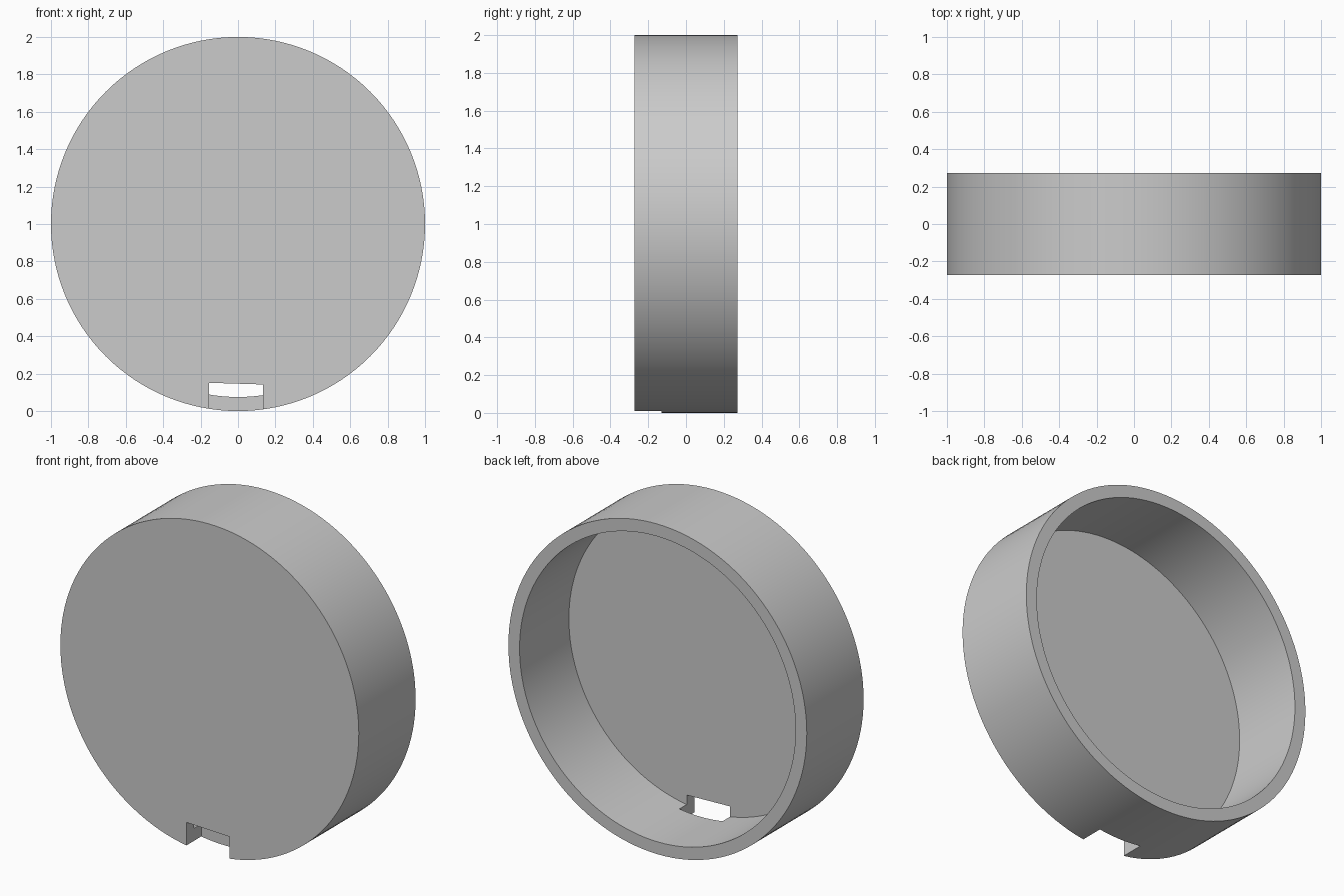
import bpy
import bmesh
import math
from mathutils import Vector

default = bpy.data.objects.get("Cube")
if default:
    bpy.data.objects.remove(default, do_unlink=True)

RADIUS, INNER, HALF_DEPTH, FLOOR_Y = 1.0, 0.925, 0.272, -0.2
SEGMENTS = 128


def make_object(name, bm):
    bmesh.ops.recalc_face_normals(bm, faces=bm.faces)
    mesh = bpy.data.meshes.new(name)
    bm.to_mesh(mesh)
    bm.free()
    obj = bpy.data.objects.new(name, mesh)
    bpy.context.collection.objects.link(obj)
    return obj


# Single grey material
grey = bpy.data.materials.new("plain grey")
grey.use_nodes = True
colour = (0.6, 0.6, 0.6, 1)
grey.diffuse_color = colour
grey.node_tree.nodes["Principled BSDF"].inputs["Base Color"].default_value = colour

# Round cap: wall and floor profile revolved about the y axis
centre = Vector((0, 0, RADIUS))
profile = [(0, -HALF_DEPTH), (RADIUS, -HALF_DEPTH), (RADIUS, HALF_DEPTH),
           (INNER, HALF_DEPTH), (INNER, FLOOR_Y), (0, FLOOR_Y)]
bm = bmesh.new()
verts = [bm.verts.new(centre + Vector((r, y, 0))) for r, y in profile]
edges = [bm.edges.new(pair) for pair in zip(verts, verts[1:])]
bmesh.ops.spin(bm, geom=verts + edges, cent=centre, axis=(0, 1, 0),
               angle=math.tau, steps=SEGMENTS)
bmesh.ops.remove_doubles(bm, verts=bm.verts, dist=0.0001)
cap = make_object("round_cap", bm)
cap.data.materials.append(grey)

# Notch cutter: slightly slanted block at the bottom of the front
bm = bmesh.new()
outline = [(-0.155, -0.1), (0.135, -0.1), (0.135, 0.142), (-0.155, 0.151)]
face = bm.faces.new([bm.verts.new((x, -0.4, z)) for x, z in outline])
extruded = bmesh.ops.extrude_face_region(bm, geom=[face])["geom"]
moved = [v for v in extruded if isinstance(v, bmesh.types.BMVert)]
bmesh.ops.translate(bm, verts=moved, vec=(0, 0.27, 0))
cutter = make_object("notch_cutter", bm)
cutter.data.materials.append(grey)
cutter.hide_render = True

# Cut the notch, then discard the cutter
notch = cap.modifiers.new("notch", "BOOLEAN")
notch.operation = "DIFFERENCE"
notch.solver = "EXACT"
notch.object = cutter
bpy.ops.object.select_all(action="DESELECT")
cap.select_set(True)
bpy.context.view_layer.objects.active = cap
bpy.ops.object.modifier_apply(modifier=notch.name)
bpy.data.objects.remove(cutter, do_unlink=True)

# Smooth round walls with crisp rims
bpy.ops.object.shade_smooth_by_angle(angle=math.radians(30))
